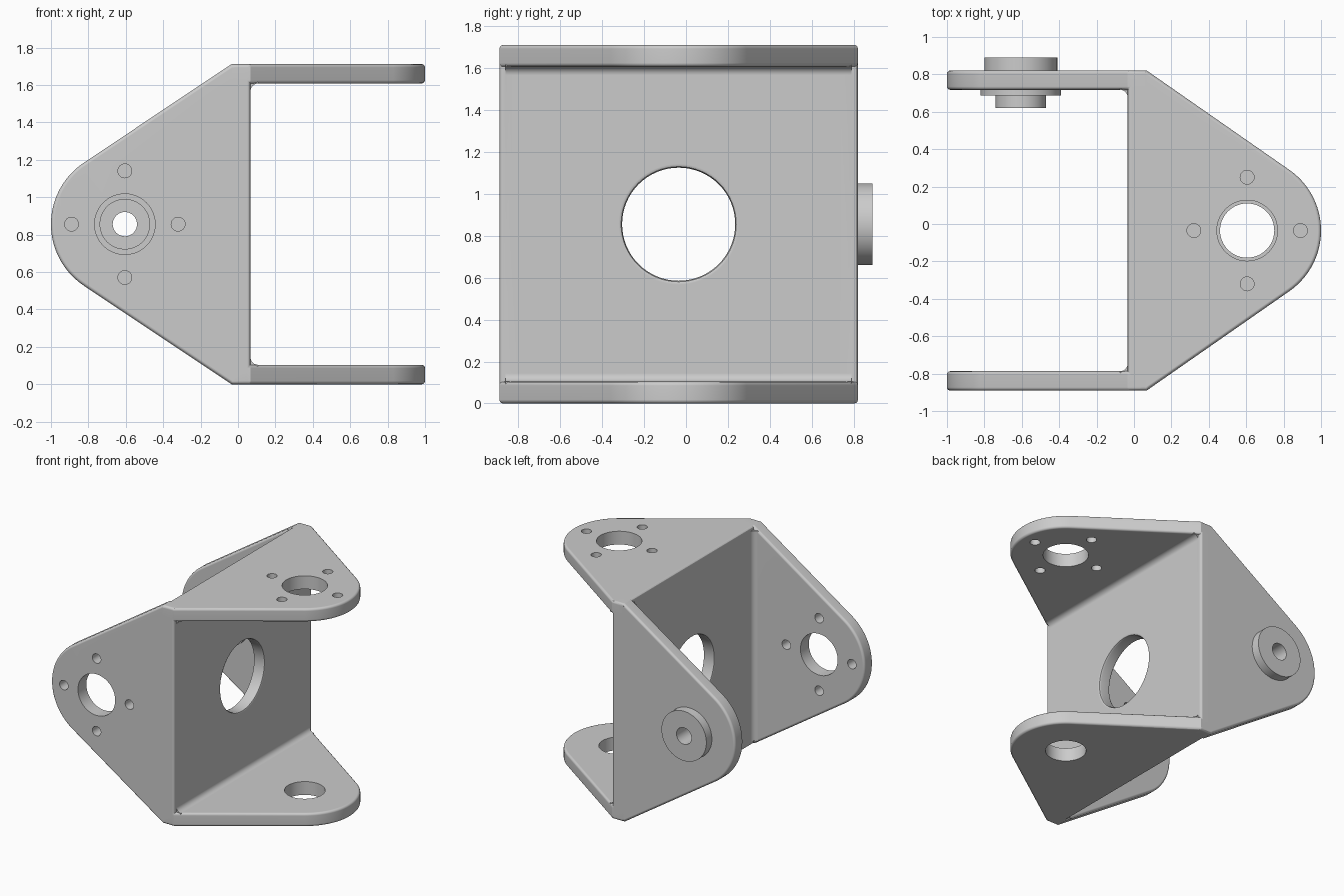
import bpy, bmesh, math
from mathutils import Matrix

if "Cube" in bpy.data.objects:
    bpy.data.objects.remove(bpy.data.objects["Cube"])

H, R, C = 0.856, 0.395, 0.605        # half height, ear radius, hub distance
ZC, YC = 0.856, -0.035               # middle of the frame
X0, X1 = -0.034, 0.067               # wall faces
T = 0.104                            # plate thickness

# local (u, v, w) -> world frames
TOP = Matrix(((1, 0, 0, 0), (0, 1, 0, YC), (0, 0, 1, ZC), (0, 0, 0, 1)))
SIDE = Matrix(((-1, 0, 0, 0), (0, 0, 1, YC), (0, 1, 0, ZC), (0, 0, 0, 1)))
WALL = Matrix(((0, 0, 1, 0), (1, 0, 0, YC), (0, 1, 0, ZC), (0, 0, 0, 1)))


def finish(bm, name, frame):
    bm.transform(frame)
    bmesh.ops.recalc_face_normals(bm, faces=bm.faces)
    me = bpy.data.meshes.new(name)
    bm.to_mesh(me)
    bm.free()
    ob = bpy.data.objects.new(name, me)
    bpy.context.collection.objects.link(ob)
    return ob


def prism(name, pts, w0, w1, frame, bevel=0):
    bm = bmesh.new()
    lo = [bm.verts.new((u, v, w0)) for u, v in pts]
    hi = [bm.verts.new((u, v, w1)) for u, v in pts]
    caps = [bm.faces.new(lo), bm.faces.new(hi)]
    n = len(pts)
    for i in range(n):
        j = (i + 1) % n
        bm.faces.new((lo[i], lo[j], hi[j], hi[i]))
    bmesh.ops.recalc_face_normals(bm, faces=bm.faces)
    if bevel:
        edges = list({e for f in caps for e in f.edges})
        bmesh.ops.bevel(bm, geom=edges, offset=bevel, segments=3,
                        profile=0.5, affect='EDGES')
    return finish(bm, name, frame)


def lathe(name, prof, u, v, frame, n=48):
    """Closed solid turned about w; prof is a list of (radius, w)."""
    bm = bmesh.new()
    rings = [[bm.verts.new((u + r * math.cos(2 * math.pi * i / n),
                            v + r * math.sin(2 * math.pi * i / n), w))
              for i in range(n)] for r, w in prof]
    for a, b in zip(rings, rings[1:]):
        for i in range(n):
            j = (i + 1) % n
            bm.faces.new((a[i], a[j], b[j], b[i]))
    bm.faces.new(rings[0])
    bm.faces.new(rings[-1])
    return finish(bm, name, frame)


def combine(base, other, op):
    m = base.modifiers.new("join", 'BOOLEAN')
    m.operation, m.object, m.solver = op, other, 'EXACT'
    bpy.context.view_layer.objects.active = base
    bpy.ops.object.modifier_apply(modifier=m.name)
    bpy.data.objects.remove(other)


def ear_outline(back, brk):
    """Flat back, then two tangent lines running into a round end."""
    dx = brk - C
    a = math.atan2(H, dx) - math.acos(R / math.hypot(dx, H))
    arc = [(C + R * math.cos(a * t / 18), R * math.sin(a * t / 18))
           for t in range(-18, 19)]
    return [(back, H), (back, -H), (brk, -H)] + arc + [(brk, H)]


def fillet(name, u, s, frame):
    """Concave strip in the inner corner between wall and plate."""
    r, w = 0.04, s * (H - T)
    pts = [(u - 0.03, w + s * 0.03), (u - 0.03, w - s * r)]
    for i in range(7):
        a = math.pi / 2 * i / 6
        pts.append((u + r - r * math.cos(a), w - s * r + s * r * math.sin(a)))
    pts.append((u + r, w + s * 0.03))
    turn = Matrix(((1, 0, 0, 0), (0, 0, 1, 0), (0, 1, 0, 0), (0, 0, 0, 1)))
    return prism(name, pts, -H + 0.03, H - 0.03, frame @ turn)


# Middle wall, kept inside the bevelled plates
k = H - 0.05
frame_ob = prism("double_bracket", [(-k, -k), (k, -k), (k, k), (-k, k)], X0, X1, WALL)

# Two pairs of ears with inner fillets
for mat, outline, face in ((TOP, ear_outline(X0, X1), X1),
                           (SIDE, ear_outline(-X1, -X0), -X0)):
    for s in (-1, 1):
        w0, w1 = sorted((s * H, s * (H - T)))
        combine(frame_ob, prism("ear", outline, w0, w1, mat, 0.018), 'UNION')
for mat, face in ((TOP, X1), (SIDE, -X0)):
    for s in (-1, 1):
        combine(frame_ob, fillet("fillet", face, s, mat), 'UNION')

# Large wall opening with softened rims
b = 0.018
combine(frame_ob, lathe("wall_cut", [
    (0.30, X0 - 0.012), (0.288, X0), (0.275, X0 + 0.006), (0.27, X0 + b),
    (0.27, X1 - b), (0.275, X1 - 0.006), (0.288, X1), (0.30, X1 + 0.012)],
    0, 0, WALL, 64), 'DIFFERENCE')

# Hub bores: motor side has four screw holes, the other side a plain bore
for mat, motor in ((TOP, 1), (SIDE, -1)):
    for s in (-1, 1):
        w0, w1 = sorted((s * (H + 0.1), s * (H - T - 0.1)))
        r = 0.162 if s == motor else 0.145
        combine(frame_ob, lathe("bore", [(r, w0), (r, w1)], C, 0, mat), 'DIFFERENCE')
        if s == motor:
            for i in range(4):
                a = i * math.pi / 2
                combine(frame_ob, lathe("screw_cut", [(0.037, w0), (0.037, w1)],
                                        C + 0.285 * math.cos(a), 0.285 * math.sin(a),
                                        mat, 24), 'DIFFERENCE')

# Pivot bushing in the rear ear: outer cap, inner flange and stub
hub = lathe("pivot_bushing", [
    (0.135, 0.655), (0.135, 0.722), (0.215, 0.722), (0.215, H - T),
    (0.145, H - T), (0.145, H), (0.195, H), (0.195, 0.925)], C, 0, SIDE, 64)
combine(hub, lathe("pin_cut", [(0.065, 0.5), (0.065, 1.1)], C, 0, SIDE, 32), 'DIFFERENCE')

# Smooth shading with crisp edges
for ob in (frame_ob, hub):
    bpy.ops.object.select_all(action='DESELECT')
    ob.select_set(True)
    bpy.context.view_layer.objects.active = ob
    bpy.ops.object.shade_smooth_by_angle(angle=math.radians(32))
    wn = ob.modifiers.new("weighted_normals", 'WEIGHTED_NORMAL')
    wn.keep_sharp = True
